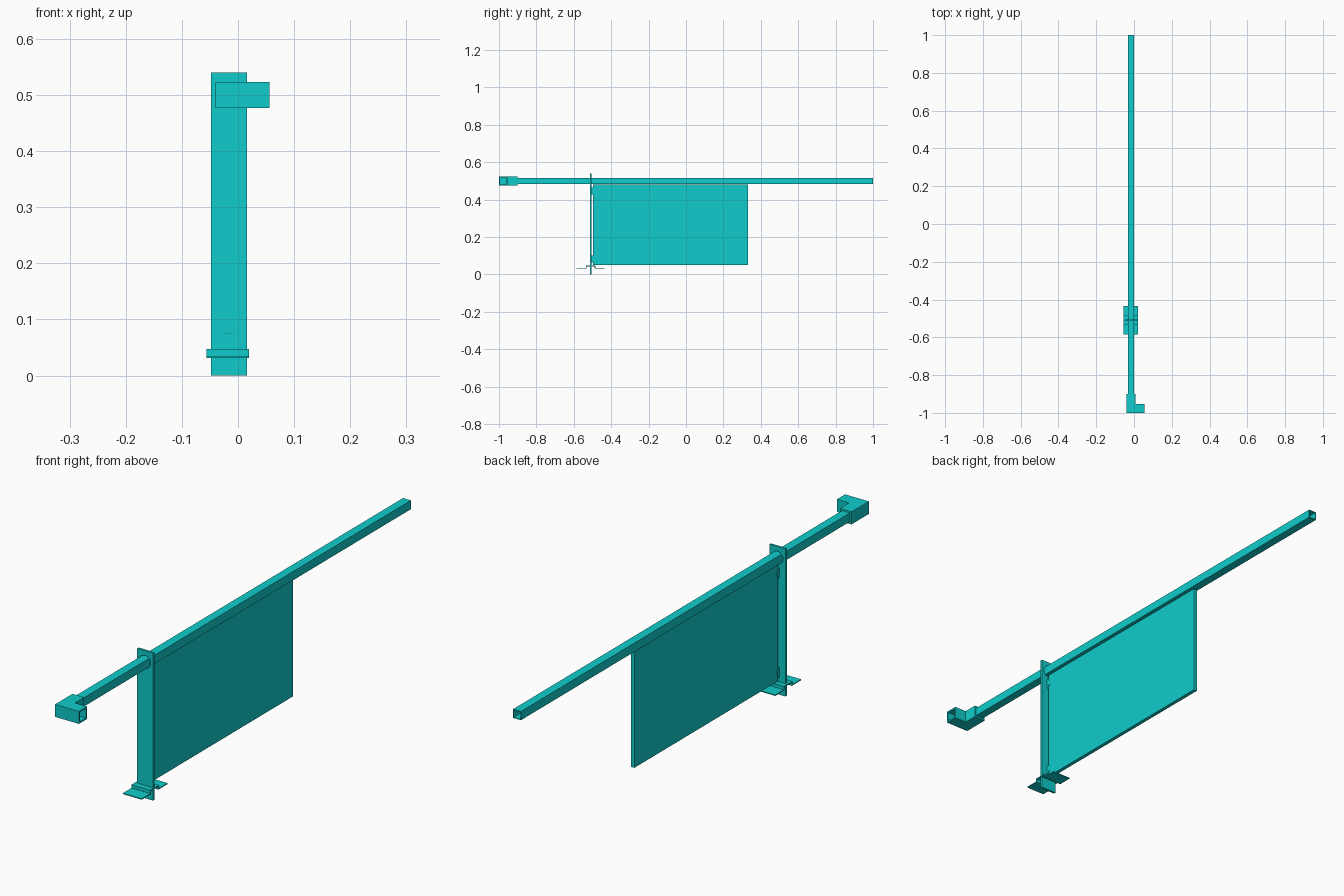
import bpy, math
from mathutils import Vector

if "Cube" in bpy.data.objects:
    bpy.data.objects.remove(bpy.data.objects["Cube"])

CX = -0.016      # centre line of post, rail and panel
RAIL_Z = 0.5
POST_Y = -0.51

mat = bpy.data.materials.new("teal")
mat.diffuse_color = (0.005, 0.6, 0.6, 1)
mat.use_nodes = True
mat.node_tree.nodes["Principled BSDF"].inputs["Base Color"].default_value = mat.diffuse_color


def add_mesh(name, verts, faces):
    me = bpy.data.meshes.new(name)
    me.from_pydata(verts, [], faces)
    me.materials.append(mat)
    ob = bpy.data.objects.new(name, me)
    bpy.context.scene.collection.objects.link(ob)
    return ob


def prism(name, pts, axis, lo, hi):
    """Extrude a counter-clockwise 2D profile along an axis."""
    def place(p, t):
        a, b = p
        return {'x': (t, a, b), 'y': (b, t, a), 'z': (a, b, t)}[axis]
    n = len(pts)
    verts = [place(p, lo) for p in pts] + [place(p, hi) for p in pts]
    faces = [list(range(n))[::-1], list(range(n, 2 * n))]
    faces += [[i, (i + 1) % n, n + (i + 1) % n, n + i] for i in range(n)]
    return add_mesh(name, verts, faces)


def rect(a0, a1, b0, b1):
    return [(a0, b0), (a1, b0), (a1, b1), (a0, b1)]


def ngon(ca, cb, ra, rb, n):
    return [(ca + ra * math.cos(2 * math.pi * (i + .5) / n),
             cb + rb * math.sin(2 * math.pi * (i + .5) / n)) for i in range(n)]


def cut(ob, cutter):
    m = ob.modifiers.new("cut", 'BOOLEAN')
    m.operation = 'DIFFERENCE'
    m.solver = 'EXACT'
    m.object = cutter
    bpy.context.view_layer.objects.active = ob
    bpy.ops.object.modifier_apply(modifier=m.name)
    bpy.data.objects.remove(cutter)


# Long square tube rail, open at both ends
def square(r):
    return rect(RAIL_Z - r, RAIL_Z + r, CX - r, CX + r)


rail = prism("rail", square(0.016), 'y', -0.954, 1.0)
cut(rail, prism("rail_bore", square(0.0135), 'y', -1.1, 1.1))


# Hollow corner connector at the front end
def ell(i, over):
    x0, y0, w = -0.04 + i, -1 + i, 0.047 - 2 * i
    x1, y1 = 0.056 + over, -0.9 + over
    return [(x0, y0), (x1, y0), (x1, y0 + w), (x0 + w, y0 + w), (x0 + w, y1), (x0, y1)]


elbow = prism("corner_connector", ell(0, 0), 'z', 0.477, 0.523)
cut(elbow, prism("connector_bore", ell(0.006, 0.05), 'z', 0.483, 0.517))

# Flat post with a round hole for the rail
post = prism("post", rect(0, 0.54, CX - 0.032, CX + 0.032), 'y', POST_Y - 0.004, POST_Y + 0.004)
cut(post, prism("post_hole", ngon(RAIL_Z, CX, 0.0227, 0.0227, 24), 'y', POST_Y - 0.1, POST_Y + 0.1))

# Hanging panel
prism("panel", rect(-0.498, 0.331, 0.052, 0.48), 'x', CX - 0.007, CX + 0.007)

# Hinge lugs joining panel to post
for label, z in (("upper", 0.447), ("lower", 0.083)):
    prism(f"{label}_hinge", ngon(-0.503, z, 0.012, 0.02, 8), 'x', CX - 0.009, CX + 0.009)

# Foot plate: flanges with a raised middle
half = [(0.025, 0.047), (0.025, 0.035), (0.075, 0.035), (0.075, 0.0315),
        (0.0215, 0.0315), (0.0215, 0.0435)]
right = half[:]
left = [(-y, z) for y, z in half[::-1]]
foot = [(POST_Y + y, z) for y, z in (left + right)[::-1]]
prism("foot_plate", foot, 'x', -0.0565, 0.02)
